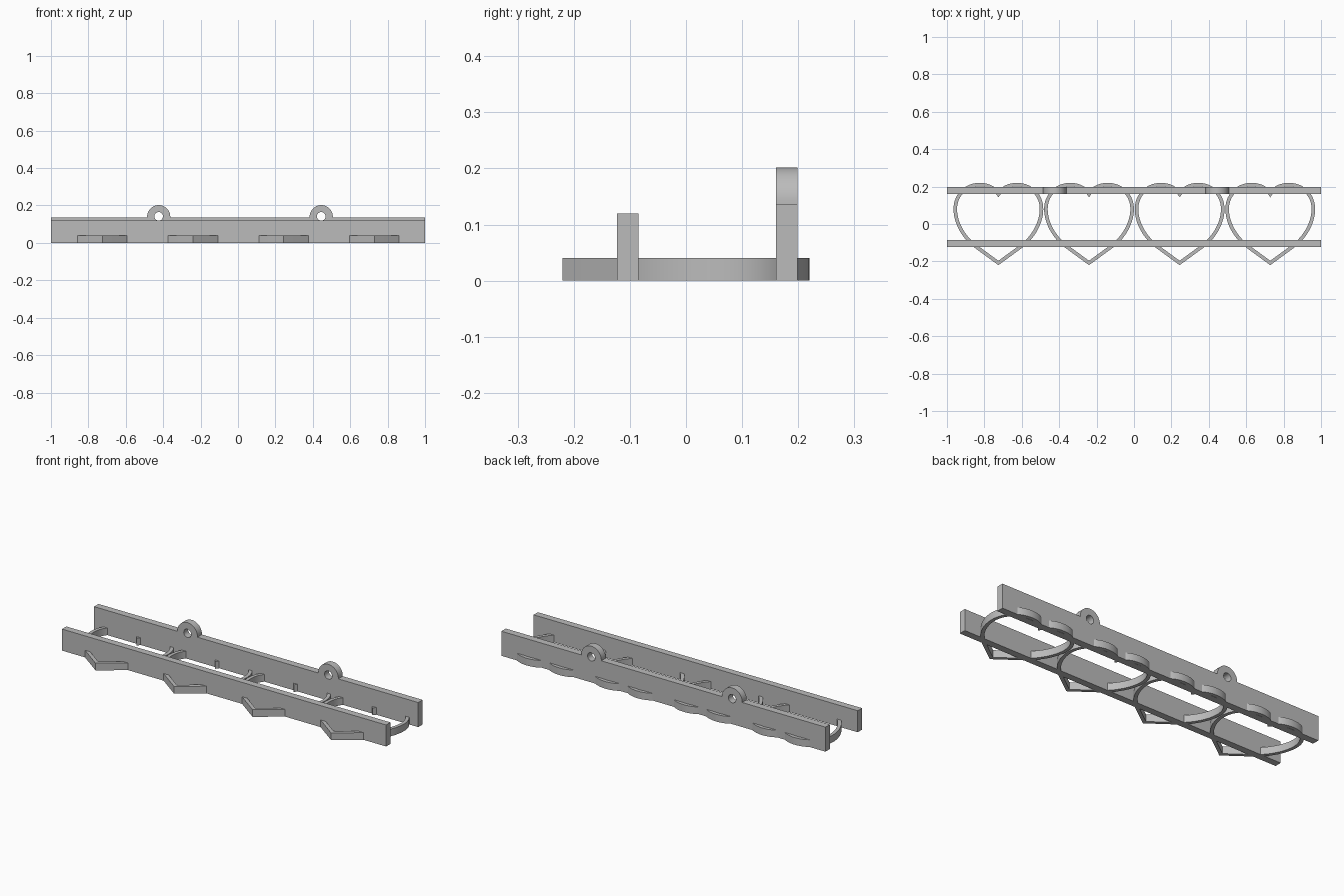
import bpy, bmesh
from math import sin, cos, pi, asin
from mathutils import Vector, Matrix
from mathutils.geometry import interpolate_bezier

cube = bpy.data.objects.get("Cube")
if cube:
    bpy.data.objects.remove(cube, do_unlink=True)

grey = bpy.data.materials.new("plain grey")
grey.use_nodes = True
colour = (0.5, 0.5, 0.5, 1)
grey.diffuse_color = colour
grey.node_tree.nodes["Principled BSDF"].inputs["Base Color"].default_value = colour

BACK_Y, FRONT_Y = (0.16, 0.199), (-0.123, -0.085)
LUG_X, LUG_Z, LUG_R, HOLE_R = (-0.424, 0.445), 0.14, 0.062, 0.023
BACK_TOP = 0.137
HEART_X, HEART_STEP, WALL, HEART_H = -0.725, 0.4845, 0.019, 0.04


def finish(bm, name):
    bmesh.ops.recalc_face_normals(bm, faces=bm.faces)
    mesh = bpy.data.meshes.new(name)
    bm.to_mesh(mesh)
    bm.free()
    mesh.materials.append(grey)
    obj = bpy.data.objects.new(name, mesh)
    bpy.context.collection.objects.link(obj)
    return obj


def smooth(obj):
    bpy.ops.object.select_all(action='DESELECT')
    obj.select_set(True)
    bpy.context.view_layer.objects.active = obj
    bpy.ops.object.shade_smooth_by_angle(angle=0.5)


def slab(name, outline, ys):
    """Extrude an x-z outline between two y values."""
    bm = bmesh.new()
    face = bm.faces.new([bm.verts.new((x, ys[0], z)) for x, z in outline])
    ext = bmesh.ops.extrude_face_region(bm, geom=[face])["geom"]
    bmesh.ops.translate(bm, vec=(0, ys[1] - ys[0], 0),
                        verts=[g for g in ext if isinstance(g, bmesh.types.BMVert)])
    return finish(bm, name)


def circle(x, z, r, a0, a1, n):
    return [(x + r * cos(a0 + (a1 - a0) * i / n), z + r * sin(a0 + (a1 - a0) * i / n))
            for i in range(n + 1)]


# Front rail
slab("front_rail", [(-1, 0), (1, 0), (1, 0.12), (-1, 0.12)], FRONT_Y)

# Back rail with two rounded hanging lugs rising from its top edge
dip = asin((BACK_TOP - LUG_Z) / LUG_R)
outline = [(-1, 0), (1, 0), (1, BACK_TOP)]
for x in reversed(LUG_X):
    outline += circle(x, LUG_Z, LUG_R, dip, pi - dip, 32)
outline.append((-1, BACK_TOP))
back = slab("back_rail", outline, BACK_Y)

# Hanging holes through the lugs
for x in LUG_X:
    cutter = slab("hole_cutter", circle(x, LUG_Z + 0.002, HOLE_R, 0, 2 * pi, 32)[:-1], (0.1, 0.3))
    cutter.hide_render = True
    bpy.context.view_layer.objects.active = back
    mod = back.modifiers.new("hole", 'BOOLEAN')
    mod.object, mod.operation, mod.solver = cutter, 'DIFFERENCE', 'EXACT'
    bpy.ops.object.modifier_apply(modifier=mod.name)
    bpy.data.objects.remove(cutter, do_unlink=True)
smooth(back)

# Heart outline: straight tip, curved flank, rounded lobe, notch; then mirrored
knots = [
    [(0.13, -0.125), (0.19, -0.08), (0.24, 0.0), (0.24, 0.08)],
    [(0.24, 0.08), (0.24, 0.16), (0.18, 0.22), (0.1, 0.22)],
    [(0.1, 0.22), (0.06, 0.22), (0.02, 0.205), (0, 0.175)],
]
half = [Vector((0, -0.22))]
for a, b, c, d in knots:
    pts = interpolate_bezier(Vector(a), Vector(b), Vector(c), Vector(d), 16)
    half += [p.to_2d() for p in pts][(1 if len(half) > 1 else 0):]
outer = half + [Vector((-p.x, p.y)) for p in reversed(half[1:-1])]

# Inner outline: mitred inward offset
inner = []
for i, p in enumerate(outer):
    d0 = (p - outer[i - 1]).normalized()
    d1 = (outer[(i + 1) % len(outer)] - p).normalized()
    n0, n1 = Vector((-d0.y, d0.x)), Vector((-d1.y, d1.x))
    inner.append(p + (n0 + n1) * WALL / (1 + n0.dot(n1)))

# Four heart rings in a row
for k in range(4):
    bm = bmesh.new()
    loops = [[bm.verts.new((p.x, p.y, z)) for p in ring]
             for ring, z in ((outer, 0), (outer, HEART_H), (inner, HEART_H), (inner, 0))]
    n = len(outer)
    for j in range(4):
        a, b = loops[j], loops[(j + 1) % 4]
        for i in range(n):
            bm.faces.new((a[i], a[(i + 1) % n], b[(i + 1) % n], b[i]))
    bm.transform(Matrix.Translation((HEART_X + k * HEART_STEP, 0, 0)))
    smooth(finish(bm, f"heart_ring_{k + 1}"))
